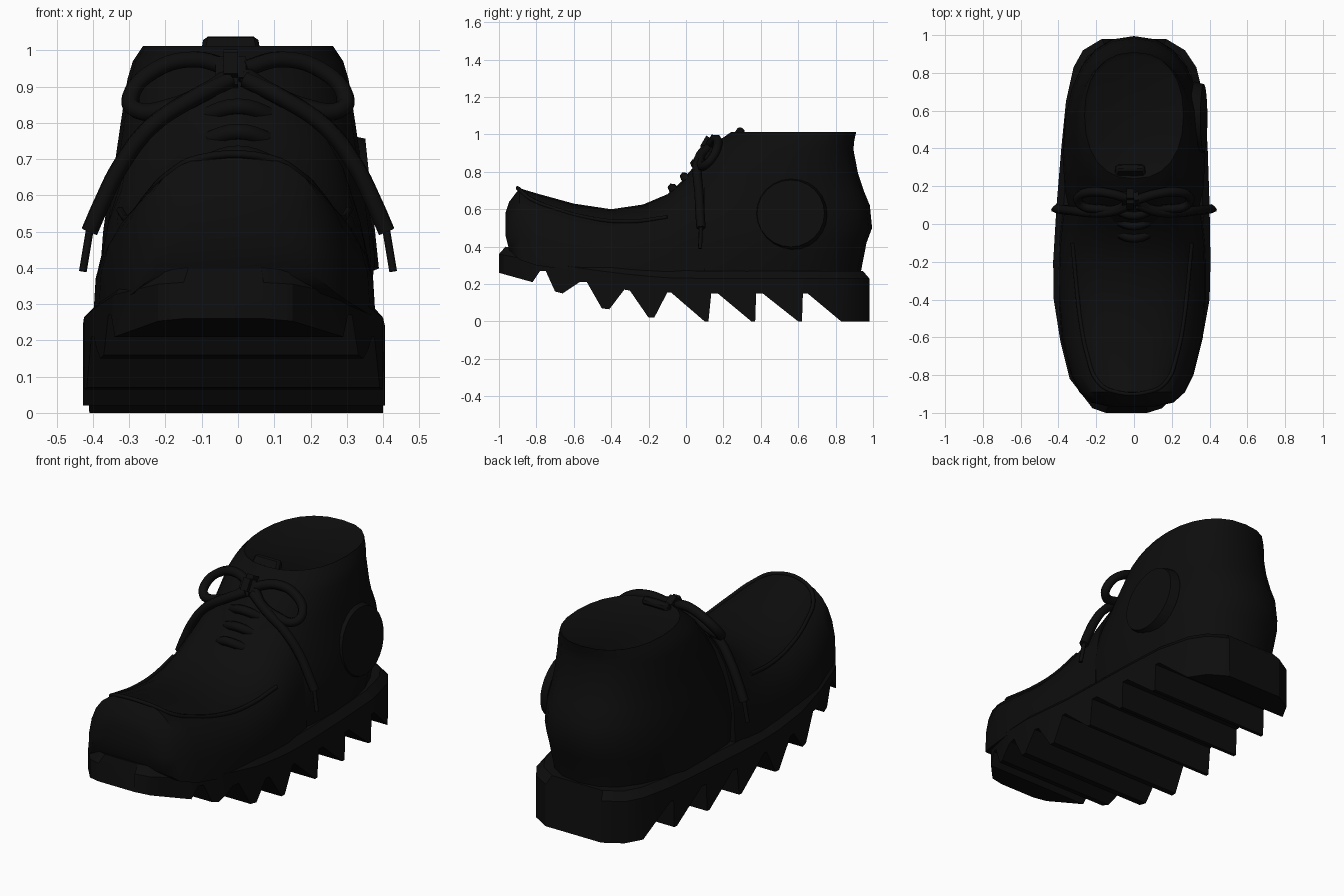
import bpy, bmesh, math
from mathutils import Vector

cube = bpy.data.objects.get("Cube")
if cube:
    bpy.data.objects.remove(cube, do_unlink=True)

black = bpy.data.materials.new("black_leather")
black.use_nodes = True
black.diffuse_color = (0.004, 0.004, 0.004, 1)
black.node_tree.nodes["Principled BSDF"].inputs["Base Color"].default_value = (0.004, 0.004, 0.004, 1)


def lerp(table, t, col):
    """Value of a column at t, along a table sorted by its first column."""
    if t <= table[0][0]:
        return table[0][col]
    for a, b in zip(table, table[1:]):
        if t <= b[0]:
            k = (t - a[0]) / (b[0] - a[0])
            return a[col] + k * (b[col] - a[col])
    return table[-1][col]


def finish(name, bm, angle):
    bmesh.ops.recalc_face_normals(bm, faces=bm.faces)
    mesh = bpy.data.meshes.new(name)
    bm.to_mesh(mesh)
    bm.free()
    mesh.materials.append(black)
    ob = bpy.data.objects.new(name, mesh)
    bpy.context.collection.objects.link(ob)
    bpy.ops.object.select_all(action='DESELECT')
    ob.select_set(True)
    bpy.context.view_layer.objects.active = ob
    bpy.ops.object.shade_smooth_by_angle(angle=math.radians(angle))
    return ob


def loft(name, rings, angle=40, rim=0):
    """Skin closed rings and cap both ends, with an optional sunken last cap."""
    bm = bmesh.new()
    loops = [[bm.verts.new(p) for p in ring] for ring in rings]
    n = len(loops[0])
    for a, b in zip(loops, loops[1:]):
        for i in range(n):
            j = (i + 1) % n
            bm.faces.new((a[i], a[j], b[j], b[i]))
    bm.faces.new(loops[0])
    cap = bm.faces.new(loops[-1])
    if rim:
        bm.normal_update()
        bmesh.ops.inset_region(bm, faces=[cap], thickness=rim)
        for v in cap.verts:
            v.co.z -= 0.012
    return finish(name, bm, angle)


def tube(name, points, radius, smooth=True):
    cu = bpy.data.curves.new(name, 'CURVE')
    cu.dimensions = '3D'
    cu.bevel_depth = radius
    cu.bevel_resolution = 1
    cu.resolution_u = 5
    cu.use_fill_caps = True
    sp = cu.splines.new('BEZIER')
    sp.bezier_points.add(len(points) - 1)
    for bp, p in zip(sp.bezier_points, points):
        bp.co = p
        bp.handle_left_type = bp.handle_right_type = 'AUTO' if smooth else 'VECTOR'
    cu.materials.append(black)
    ob = bpy.data.objects.new(name, cu)
    bpy.context.collection.objects.link(ob)
    return ob


# Sole: lofted along its length, the underside follows the tread teeth
plan = [(-1, -.15, .07), (-.975, -.22, .15), (-.82, -.34, .29), (-.62, -.39, .36),
        (-.4, -.425, .4), (-.2, -.428, .405), (.1, -.41, .4), (.4, -.385, .39),
        (.65, -.36, .375), (.83, -.32, .33), (.92, -.27, .27), (.98, -.17, .17)]
tread = [(-1, .26), (-.82, .21), (-.78, .27), (-.75, .27), (-.7, .16), (-.66, .15),
         (-.57, .21), (-.53, .21), (-.45, .07), (-.41, .065), (-.33, .17), (-.3, .165),
         (-.2, .02), (-.17, .02), (-.1, .155), (-.08, .155), (.1, 0), (.12, 0),
         (.135, .15), (.17, .15), (.35, 0), (.37, 0), (.375, .15), (.41, .15),
         (.6, 0), (.62, 0), (.625, .15), (.65, .15), (.83, 0), (.98, 0)]


def sole_top(y):
    return .27 + .13 * max(0, -y) ** 1.5


sections = []
for y in sorted({row[0] for row in plan + tread}):
    left, right = lerp(plan, y, 1), lerp(plan, y, 2)
    low, top = lerp(tread, y, 1), sole_top(y)
    sections.append([(left, y, low), (right, y, low), (right, y, top - .04),
                     (right * .91, y * .965, top), (left * .91, y * .965, top),
                     (left, y, top - .04)])
loft("sole", sections, 30)

# Foot: y, half width, bottom, top
foot = [(-.965, .13, .46, .58), (-.945, .22, .38, .64), (-.89, .28, .33, .712),
        (-.8, .325, .3, .685), (-.6, .375, .27, .63), (-.4, .39, .25, .6),
        (-.23, .39, .25, .625), (-.1, .385, .25, .68), (0, .375, .25, .77), (.1, .36, .25, .86)]


def foot_point(y, t, grow=0):
    w, low, top = (lerp(foot, y, c) for c in (1, 2, 3))
    c, s = math.cos(t), math.sin(t)
    return Vector((math.copysign(abs(c) ** .75, c) * (w + grow) - .01, y,
                   low + (top + grow - low) * max(s, 0) ** .75))


loft("foot", [[foot_point(row[0], math.pi * i / 14) for i in range(15)] for row in foot])

# Raised seam around the toe apron
side = [(y, math.radians(a)) for y, a in
        ((-.1, 40), (-.3, 46), (-.5, 50), (-.7, 54), (-.83, 60), (-.885, 75))]
path = [foot_point(y, t) for y, t in side] + [foot_point(y, math.pi - t) for y, t in side[::-1]]
tube("apron_seam", path, .011)

# Ankle: z, front y, back y, half width
ankle = [(.24, -.3, .93, .355), (.42, -.24, .965, .378), (.5, -.2, .995, .372),
         (.62, -.13, .983, .355), (.7, -.06, .95, .338), (.79, .01, .92, .325),
         (.92, .12, .895, .305), (.97, .18, .9, .29), (1.012, .24, .91, .262)]
rings = []
for z, front, back, w in ankle:
    ring = []
    for i in range(24):
        c, s = math.cos(math.tau * i / 24), math.sin(math.tau * i / 24)
        ring.append((math.copysign(abs(c) ** .85, c) * w,
                     (front + back) / 2 + math.copysign(abs(s) ** .9, s) * (back - front) / 2, z))
    rings.append(ring)
loft("ankle", rings, 40, rim=.02)

# Round ankle patch on the left side
bm = bmesh.new()
bmesh.ops.create_cone(bm, cap_ends=True, segments=24, radius1=.195, radius2=.18, depth=.05)
patch = finish("ankle_patch", bm, 30)
patch.location = (.345, .56, .575)
patch.rotation_euler = (0, math.radians(84), 0)

# Tongue tip
bm = bmesh.new()
bmesh.ops.create_cube(bm, size=1)
for v in bm.verts:
    v.co.x *= .2 if v.co.z < 0 else .15
    v.co.y *= .045
    v.co.z *= .2
bmesh.ops.bevel(bm, geom=bm.edges[:], offset=.012, segments=1, affect='EDGES')
tongue = finish("tongue", bm, 40)
tongue.location = (-.02, .245, .95)
tongue.rotation_euler = (math.radians(-35), 0, 0)

# Lace rows over the instep
for k, (y, z) in enumerate(((-.075, .715), (-.01, .775), (.045, .845))):
    tube(f"lace_row_{k + 1}", [(x, y + abs(x) ** 1.6 * 1.5, z - abs(x) * .3)
                               for x in (-.2, -.1, 0, .1, .2)], .024)

# Bow loops, lace ends and their tips, on both sides
for name, s in (("left", 1), ("right", -1)):
    loop = [(.02, .13, .95), (.12, .16, .975), (.23, .17, .945), (.295, .14, .875),
            (.28, .1, .835), (.18, .08, .845), (.09, .08, .885), (.02, .12, .93)]
    end = [(.02, .1, .92), (.12, .065, .87), (.24, .06, .79), (.325, .07, .68),
           (.375, .075, .58), (.41, .08, .5)]
    tip = [(.408, .08, .51), (.428, .075, .39)]
    tube(name + "_bow_loop", [(s * x, y, z) for x, y, z in loop], .025)
    tube(name + "_lace_end", [(s * x, y, z) for x, y, z in end], .025)
    tube(name + "_lace_tip", [(s * x, y, z) for x, y, z in tip], .011, False)

# Knot
bm = bmesh.new()
bmesh.ops.create_cube(bm, size=1)
for v in bm.verts:
    v.co = Vector((v.co.x * .085, v.co.y * .1, v.co.z * .11))
bmesh.ops.bevel(bm, geom=bm.edges[:], offset=.022, segments=2, affect='EDGES')
knot = finish("bow_knot", bm, 40)
knot.location = (-.02, .135, .94)
knot.rotation_euler = (math.radians(-30), 0, 0)
